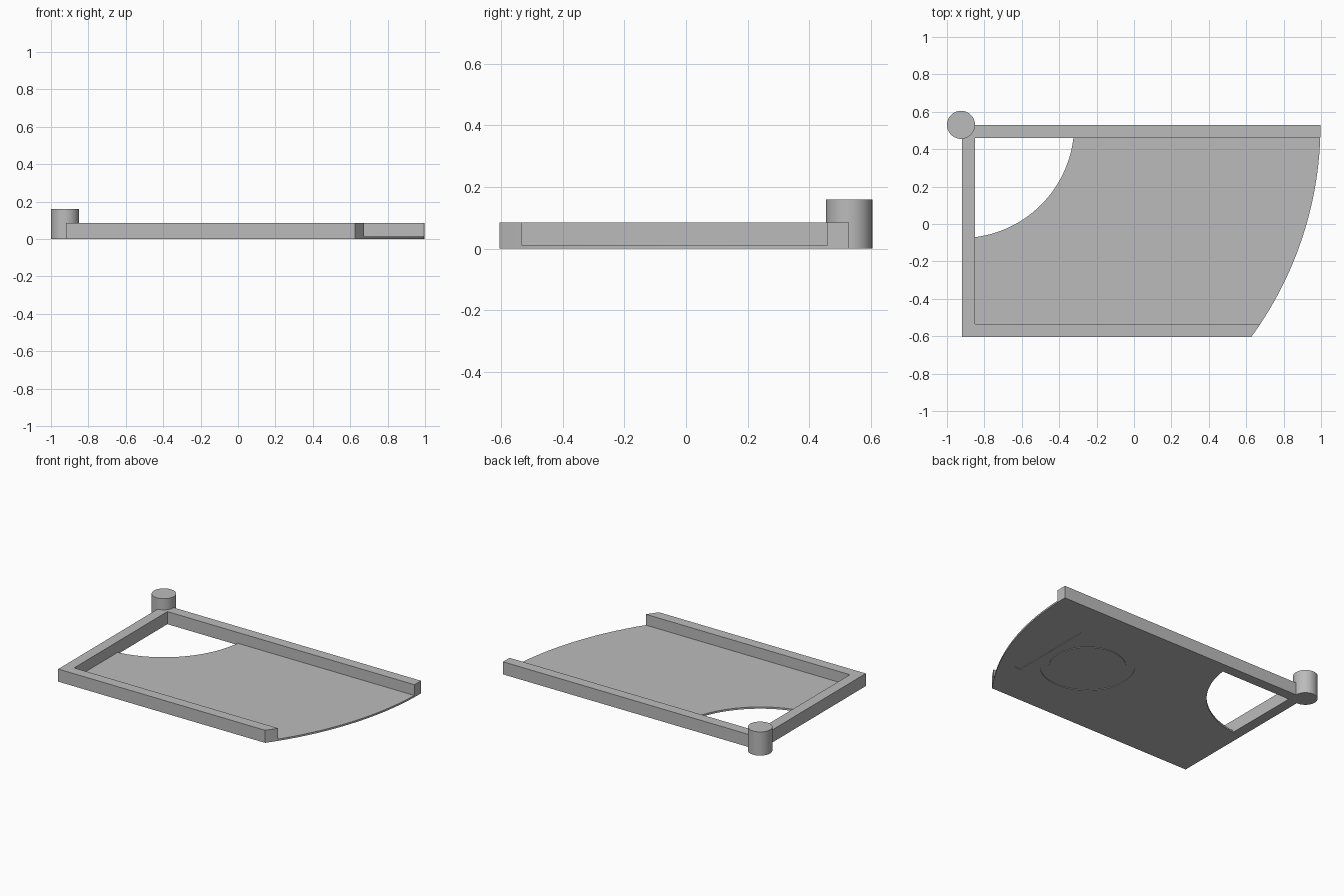
import bpy, bmesh
from math import pi, sin, cos, acos, asin

old = bpy.data.objects.get("Cube")
if old:
    bpy.data.objects.remove(old, do_unlink=True)

grey = bpy.data.materials.new("plain grey")
grey.use_nodes = True
grey.diffuse_color = (0.5, 0.5, 0.5, 1)
grey.node_tree.nodes["Principled BSDF"].inputs["Base Color"].default_value = (0.5, 0.5, 0.5, 1)

# Main dimensions; both curved edges are centred on the post
PX, PY = -0.925, 0.53
LEFT, FRONT, BACK = -0.92, -0.605, 0.53
WALL, HEIGHT, FLOOR = 0.07, 0.085, 0.012
OUTER, INNER = 1.922, 0.605
GROOVE = 0.004


def arc(cx, cy, r, a0, a1, n):
    return [(cx + r * cos(a0 + (a1 - a0) * i / n),
             cy + r * sin(a0 + (a1 - a0) * i / n)) for i in range(n + 1)]


def circle(cx, cy, r, n=96):
    return arc(cx, cy, r, 0, 2 * pi, n)[:-1]


def rect(x0, x1, y0, y1):
    return [(x0, y0), (x1, y0), (x1, y1), (x0, y1)]


def prism(name, outline, z0, z1):
    """Extrude a flat counter-clockwise outline from z0 to z1."""
    bm = bmesh.new()
    face = bm.faces.new([bm.verts.new((x, y, z0)) for x, y in outline])
    top = bmesh.ops.extrude_face_region(bm, geom=[face])["geom"]
    bmesh.ops.translate(bm, vec=(0, 0, z1 - z0),
                        verts=[v for v in top if isinstance(v, bmesh.types.BMVert)])
    bmesh.ops.recalc_face_normals(bm, faces=bm.faces[:])
    mesh = bpy.data.meshes.new(name)
    bm.to_mesh(mesh)
    bm.free()
    mesh.materials.append(grey)
    obj = bpy.data.objects.new(name, mesh)
    bpy.context.collection.objects.link(obj)
    return obj


def select(obj):
    bpy.ops.object.select_all(action="DESELECT")
    obj.select_set(True)
    bpy.context.view_layer.objects.active = obj


def cut(obj, cutter):
    """Subtract the cutter, then remove it."""
    cutter.hide_render = True
    mod = obj.modifiers.new("cut", "BOOLEAN")
    mod.operation, mod.solver, mod.object = "DIFFERENCE", "EXACT", cutter
    select(obj)
    bpy.ops.object.modifier_apply(modifier=mod.name)
    bpy.data.objects.remove(cutter, do_unlink=True)


# Tray block with a curved open end
tray = prism("tray", [(LEFT, FRONT)] +
             arc(PX, PY, OUTER, asin((FRONT - PY) / OUTER), 0, 64) +
             [(LEFT, BACK)], 0, HEIGHT)

# Pocket that leaves the floor and three rails
inx, iny = LEFT + WALL, BACK - WALL
cut(tray, prism("pocket_cutter", rect(inx, 2, FRONT + WALL, iny), FLOOR, 1))

# Rounded opening in the floor at the post corner
cut(tray, prism("opening_cutter", [(inx, iny)] +
                arc(PX, PY, INNER, -acos((inx - PX) / INNER),
                    asin((iny - PY) / INNER), 48), -1, FLOOR + 0.02))

# Shallow ring and bar grooves under the floor
GX, GY, GR = 0.35, -0.026, 0.291
ring = prism("ring_cutter", circle(GX, GY, GR), -0.02, GROOVE)
cut(ring, prism("ring_core", circle(GX, GY, 0.235), -1, 1))
cut(tray, ring)
cut(tray, prism("bar_cutter", rect(GX + GR + 0.002, GX + GR + 0.044, GY - GR, GY + GR),
                -0.02, GROOVE))

# Round corner post
post = prism("corner_post", circle(PX, PY, 0.075, 64), 0, 0.16)

for part in (tray, post):
    select(part)
    bpy.ops.object.shade_smooth_by_angle(angle=0.5)
